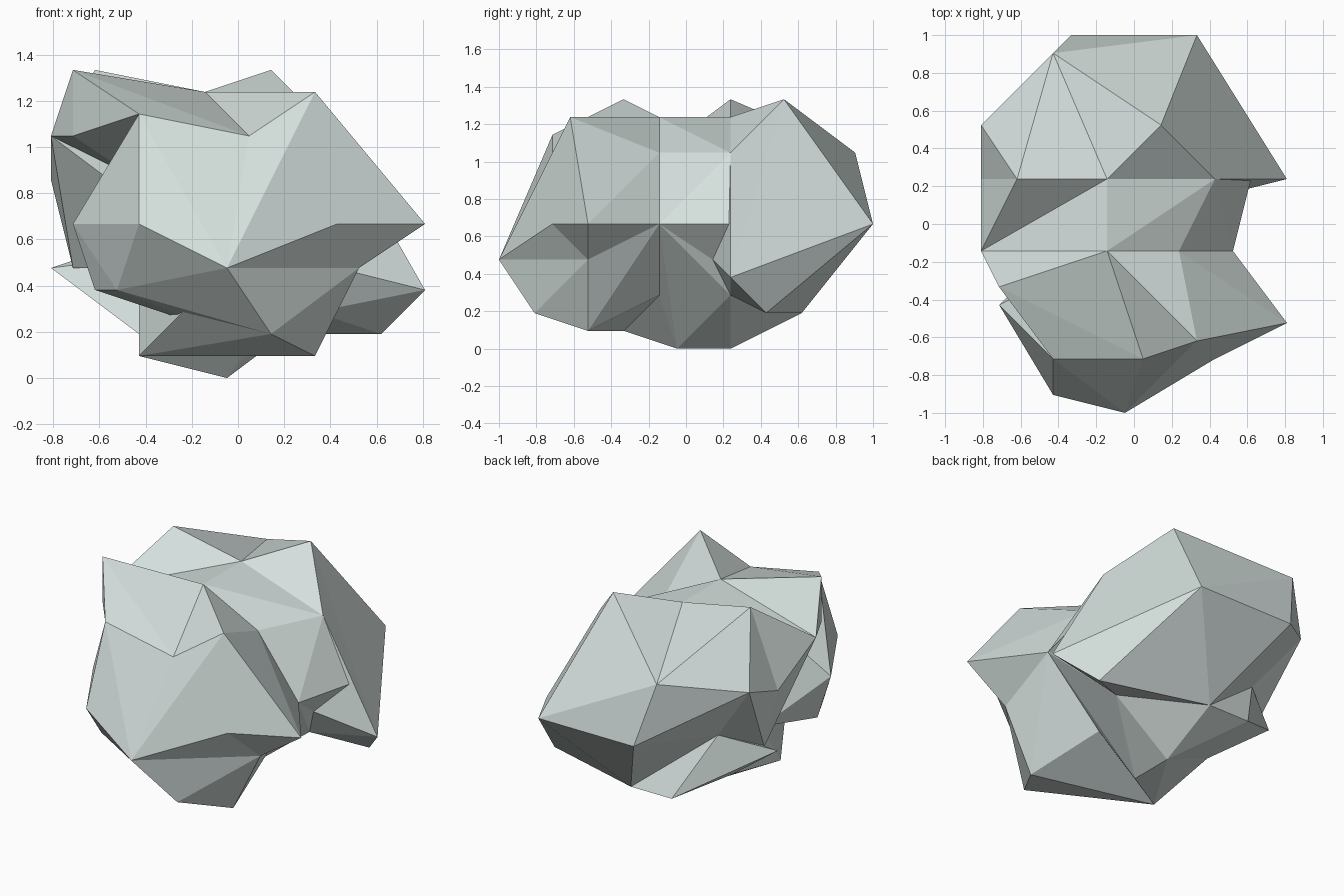
import bpy, bmesh

if "Cube" in bpy.data.objects:
    bpy.data.objects.remove(bpy.data.objects["Cube"])

# Rock corners on a coarse grid (step = 2/21 of a unit)
STEP = 2 / 21
PTS = dict(
    # front lobe
    P=(1, 7, 14), L=(7, 9, 13), T=(12, 4, 13), R=(4, 3, 12), S=(9, 3, 11),
    M=(11, 9, 11), N=(14, 9, 7), U=(17, 5, 7), V=(13, 3, 7), W=(8, 0, 5),
    X=(4, 1, 7), Q=(1, 6, 7), K=(0, 9, 11), a=(2, 6, 4), b=(3, 4, 4),
    n=(4, 7, 1), o=(8, 4, 2), p=(10, 2, 2), q=(12, 5, 1), r=(14, 5, 5),
    s=(10, 9, 3), k=(8, 10, 0), u=(4, 8, 9), t=(4, 12, 2), m=(4, 9, 4),
    w=(1, 7, 11),
    # back lobe
    A=(5, 21, 7), B=(12, 21, 7), C=(4, 20, 11), D=(0, 16, 10), E=(10, 16, 14),
    F=(2, 13, 14), G=(7, 13, 13), H=(13, 13, 11), I=(17, 13, 4), J=(0, 13, 9),
    O=(15, 13, 7), c=(1, 13, 5), d=(3, 15, 6), e=(0, 13, 5), f=(5, 17, 2),
    g=(8, 17, 2), h=(15, 15, 2), i=(12, 13, 3), j=(8, 13, 0), l=(13, 12, 5),
    # inner points
    y=(8, 9, 5), z=(8, 14, 6))

# Each lump is the convex hull of some corners
LUMPS = dict(
    rock="KLMNGHOclyz",               # middle
    rock_middle_left="KFGJcyz",
    rock_middle_base="lNsikjtnmyz",
    rock_front_right="LSTWVrMNy",
    rock_front_point="TUVrNMy",
    rock_front_left="RSLXWQabopmy",
    rock_front_base="WrNsqponmy",
    rock_overhang="PKLRSuw",
    rock_back_top="ACDFGdgz",
    rock_back_left="DFGJcdz",
    rock_back_centre="ABCEGgz",
    rock_back_side="EGHIOliz",
    rock_back_right="EBIhgilz",
    rock_back_base="defgijtz")

stone = bpy.data.materials.new("pale stone")
stone.diffuse_color = (0.66, 0.74, 0.72, 1)
stone.use_nodes = True
stone.node_tree.nodes["Principled BSDF"].inputs["Base Color"].default_value = stone.diffuse_color


def lump(name, corners):
    bm = bmesh.new()
    for ch in corners:
        x, y, z = PTS[ch]
        bm.verts.new(((x - 8.5) * STEP, (y - 10.5) * STEP, z * STEP))
    out = bmesh.ops.convex_hull(bm, input=bm.verts[:])
    junk = {v for v in out["geom_interior"] + out["geom_unused"]
            if isinstance(v, bmesh.types.BMVert)}
    bmesh.ops.delete(bm, geom=list(junk), context='VERTS')
    bmesh.ops.recalc_face_normals(bm, faces=bm.faces[:])
    me = bpy.data.meshes.new(name)
    bm.to_mesh(me)
    bm.free()
    me.materials.append(stone)
    ob = bpy.data.objects.new(name, me)
    bpy.context.collection.objects.link(ob)
    return ob


# Merge the lumps into one flat-shaded rock
lumps = [lump(n, c) for n, c in LUMPS.items()]
rock = lumps[0]
bpy.context.view_layer.objects.active = rock
for other in lumps[1:]:
    m = rock.modifiers.new("merge", 'BOOLEAN')
    m.operation, m.solver, m.object = 'UNION', 'EXACT', other
    bpy.ops.object.modifier_apply(modifier=m.name)
    bpy.data.objects.remove(other)
